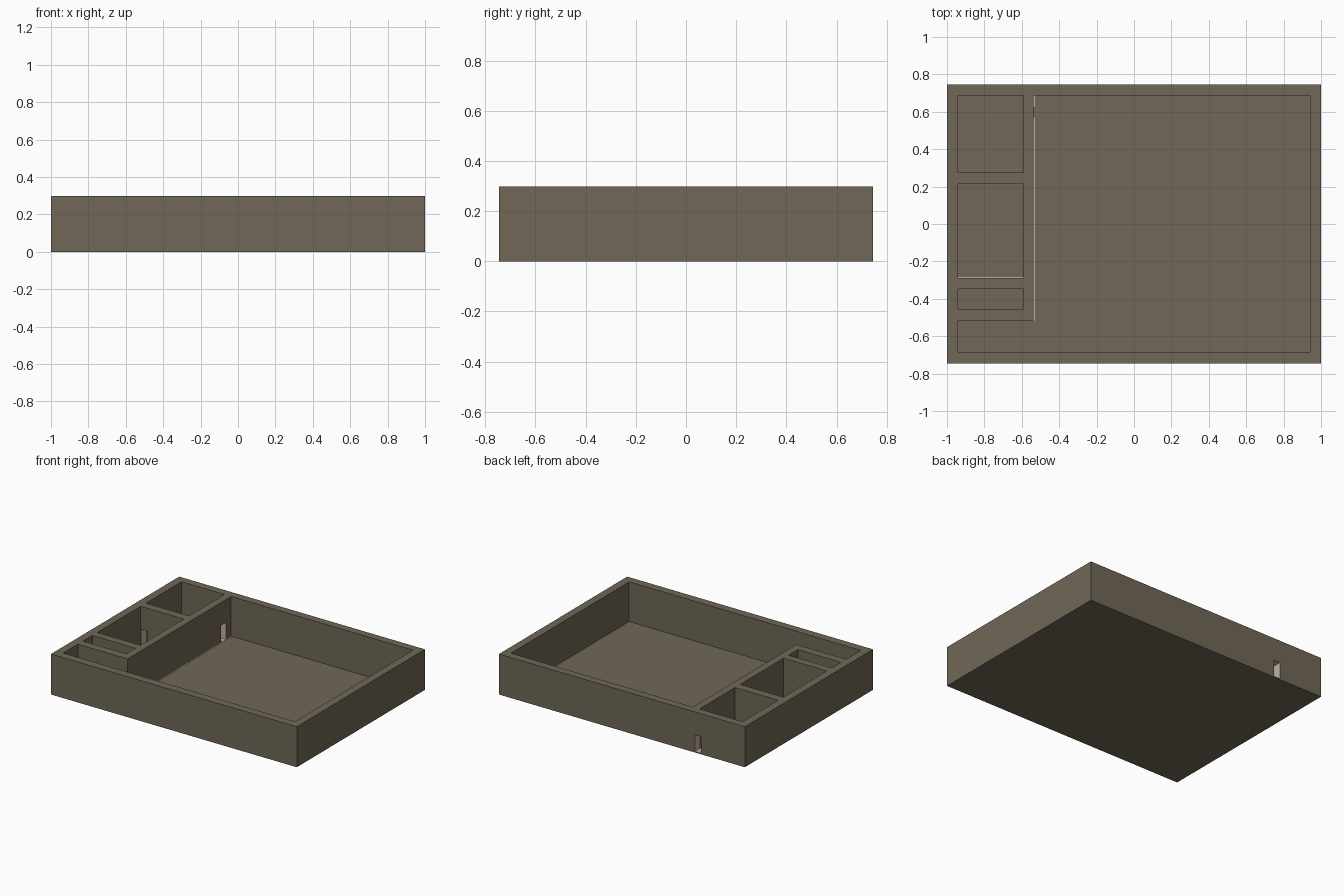
import bpy

if "Cube" in bpy.data.objects:
    bpy.data.objects.remove(bpy.data.objects["Cube"])


def material(name, rgb):
    m = bpy.data.materials.new(name)
    m.diffuse_color = (*rgb, 1)
    m.use_nodes = True
    m.node_tree.nodes["Principled BSDF"].inputs["Base Color"].default_value = m.diffuse_color
    return m


STONE = material("brown stone", (0.16, 0.137, 0.096))
PINK = material("pale pink plaster", (0.56, 0.43, 0.37))


def box(name, x0, x1, y0, y1, z0, z1, index=0):
    bpy.ops.mesh.primitive_cube_add(size=1, location=((x0 + x1) / 2, (y0 + y1) / 2, (z0 + z1) / 2))
    o = bpy.context.object
    o.name = name
    o.scale = (x1 - x0, y1 - y0, z1 - z0)
    bpy.ops.object.transform_apply(location=True, rotation=True, scale=True)
    o.data.materials.append(STONE)
    o.data.materials.append(PINK)
    for p in o.data.polygons:
        p.material_index = index
    return o


H, FLOOR, TOP = 0.298, 0.006, 0.4
walls = box("building_walls", -1, 1, -0.745, 0.745, 0, H)

# Rooms cut down to the thin floor: main hall, corridor, three side rooms
rooms = [
    (-0.537, 0.942, -0.685, 0.688),
    (-0.942, -0.50, -0.685, -0.515),
    (-0.942, -0.592, 0.275, 0.688),
    (-0.942, -0.592, -0.290, 0.215),
    (-0.942, -0.592, -0.455, -0.347),
]
# Doorways with pink jambs: hall, outside, between side rooms
doors = [
    (-0.61, -0.52, 0.57, 0.625),
    (-0.643, -0.593, 0.67, 0.80),
    (-0.941, -0.89, 0.20, 0.29),
]
cutters = [box("room_cutter", *r, FLOOR, TOP) for r in rooms]
cutters += [box("door_cutter", *d, FLOOR + 0.001, 0.13, 1) for d in doors]

for c in cutters:
    c.hide_render = True
    mod = walls.modifiers.new("cut", 'BOOLEAN')
    mod.operation = 'DIFFERENCE'
    mod.solver = 'EXACT'
    mod.object = c

# Bake the cuts and remove the cutters
dg = bpy.context.evaluated_depsgraph_get()
mesh = bpy.data.meshes.new_from_object(walls.evaluated_get(dg))
walls.modifiers.clear()
walls.data = mesh
for c in cutters:
    bpy.data.objects.remove(c)

# Thin pink strips along the foot of two walls, broken at the hall doorway
strips = [
    (-0.537, -0.530, -0.515, 0.57),
    (-0.537, -0.530, 0.625, 0.688),
    (-0.942, -0.592, -0.290, -0.283),
]
for i, s in enumerate(strips):
    box(f"floor_strip_{i + 1}", *s, FLOOR - 0.003, FLOOR + 0.002, 1)
